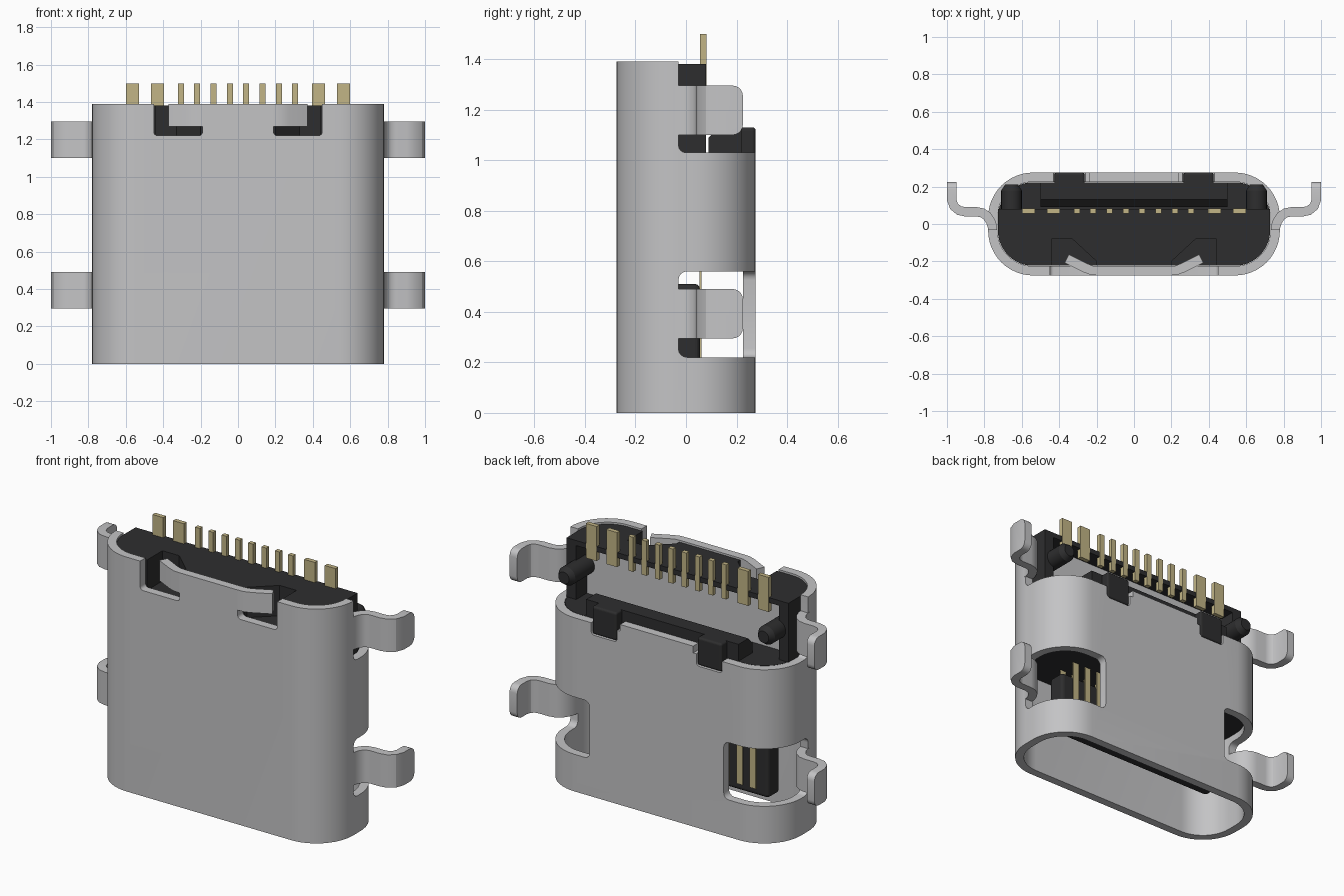
import bpy, bmesh, math
from mathutils import Vector

cube = bpy.data.objects.get("Cube")
if cube:
    bpy.data.objects.remove(cube, do_unlink=True)


def material(name, rgb, metallic=0.0):
    m = bpy.data.materials.new(name)
    m.use_nodes = True
    m.diffuse_color = (*rgb, 1)
    m.node_tree.nodes["Principled BSDF"].inputs["Base Color"].default_value = (*rgb, 1)
    return m


STEEL = material("steel_grey", (0.55, 0.55, 0.56))
PLASTIC = material("black_plastic", (0.027, 0.027, 0.028))
GOLD = material("contact_gold", (0.54, 0.46, 0.24))


def finish(name, bm, mat):
    bmesh.ops.recalc_face_normals(bm, faces=bm.faces[:])
    me = bpy.data.meshes.new(name)
    bm.to_mesh(me)
    bm.free()
    ob = bpy.data.objects.new(name, me)
    bpy.context.collection.objects.link(ob)
    if mat:
        me.materials.append(mat)
    return ob


def prism_bm(pts, z0, z1):
    """Extrude a plan outline between two heights."""
    bm = bmesh.new()
    f = bm.faces.new([bm.verts.new((x, y, z0)) for x, y in pts])
    ext = bmesh.ops.extrude_face_region(bm, geom=[f])
    for v in ext["geom"]:
        if isinstance(v, bmesh.types.BMVert):
            v.co.z = z1
    return bm


def prism(name, pts, z0, z1, mat):
    return finish(name, prism_bm(pts, z0, z1), mat)


def box(name, x, y, z, mat=None, bevel=0.0):
    """Box from (min, max) ranges, with optional rounded edges."""
    bm = prism_bm([(x[0], y[0]), (x[1], y[0]), (x[1], y[1]), (x[0], y[1])], *z)
    if bevel:
        bmesh.ops.bevel(bm, geom=bm.edges[:], offset=bevel, segments=4,
                        profile=0.5, affect='EDGES')
    return finish(name, bm, mat)


def rounded(hx, hy, r, n=12):
    pts = []
    for i, (sx, sy) in enumerate([(1, 1), (-1, 1), (-1, -1), (1, -1)]):
        for k in range(n + 1):
            a = math.pi / 2 * (i + k / n)
            pts.append((sx * (hx - r) + r * math.cos(a), sy * (hy - r) + r * math.sin(a)))
    return pts


def ribbon(path, t):
    """Outline of a strip of thickness t along a path."""
    left, right = [], []
    for i, p in enumerate(path):
        a, b = Vector(path[max(i - 1, 0)]), Vector(path[min(i + 1, len(path) - 1)])
        d = (b - a).normalized() * t / 2
        left.append((p[0] - d.y, p[1] + d.x))
        right.append((p[0] + d.y, p[1] - d.x))
    return left + right[::-1]


def cut(ob, cutters):
    for c in cutters:
        m = ob.modifiers.new("cut", 'BOOLEAN')
        m.operation, m.solver, m.object = 'DIFFERENCE', 'EXACT', c
        bpy.context.view_layer.objects.active = ob
        bpy.ops.object.modifier_apply(modifier=m.name)
        bpy.data.objects.remove(c, do_unlink=True)


def span(s, a, b):
    """Mirror an x range for side s."""
    return (a, b) if s > 0 else (-b, -a)


smooth = []
SIDES = ((1, "left"), (-1, "right"))

# Outer shell: rounded tube with its openings cut out
shell = prism("shell", rounded(0.78, 0.275, 0.24), 0, 1.39, STEEL)
bore = prism("bore_cutter", rounded(0.73, 0.225, 0.19), -0.2, 1.6, None)
cuts = [bore, box("rear_cutter", (-1.2, 1.2), (-0.03, 0.6), (1.03, 1.8), None, 0.03)]
for s, _ in SIDES:
    cuts.append(box("window_cutter", span(s, 0.44, 1.2), (-0.03, 0.6), (0.22, 0.56), None, 0.034))
    cuts.append(box("flap_cutter", span(s, 0.19, 0.45), (-0.5, -0.1), (1.22, 1.8), None, 0.02))
    cuts.append(box("key_cutter", span(s, 0.26, 0.43), (0.12, 0.6), (0.96, 1.5), None, 0.02))
cut(shell, cuts)
smooth.append(shell)
box("shell_rear_lip", (-0.24, 0.24), (0.225, 0.275), (1.02, 1.07), STEEL)

# Solder legs bent out of the shell sides
LEG = [(0.755, -0.045), (0.757, -0.015), (0.767, 0.015), (0.785, 0.042), (0.81, 0.059),
       (0.84, 0.065), (0.90, 0.065), (0.935, 0.072), (0.962, 0.094), (0.975, 0.13), (0.975, 0.225)]
for s, side in SIDES:
    for tag, z0, z1 in (("lower", 0.295, 0.49), ("upper", 1.1, 1.295)):
        bm = prism_bm([(s * x, y) for x, y in ribbon(LEG, 0.05)], z0, z1)
        tips = [e for e in bm.edges if all(v.co.y > 0.2 for v in e.verts)
                and abs(e.verts[0].co.z - e.verts[1].co.z) < 1e-5]
        bmesh.ops.bevel(bm, geom=tips, offset=0.04, segments=5, profile=0.5, affect='EDGES')
        smooth.append(finish(f"{tag}_{side}_leg", bm, STEEL))
    # Spring wing folded in from the front flap
    wing = [(0.185, -0.25), (0.225, -0.248), (0.26, -0.235), (0.36, -0.185)]
    smooth.append(prism(f"{side}_flap_wing", [(s * x, y) for x, y in ribbon(wing, 0.05)],
                        1.27, 1.39, STEEL))

# Plastic body: lower block, front upper block, top cap
inner = rounded(0.728, 0.223, 0.188)
prism("body_block", inner, 0.6, 1.03, PLASTIC)
front = [p for p in inner if p[1] < -0.034]
upper = prism("body_upper", front + [(0.728, -0.03), (-0.728, -0.03)], 1.02, 1.38, PLASTIC)
recess = [(0.44, -0.4), (0.44, -0.08), (0.33, -0.08), (0.2, -0.2), (0.2, -0.4)]
cut(upper, [prism("recess_cutter", [(s * x, y) for x, y in recess], 1.2, 1.6, None)
            for s, _ in SIDES])
box("body_cap", (-0.727, 0.727), (-0.031, 0.08), (1.35, 1.38), PLASTIC)
box("inner_back_plate", (-0.67, 0.67), (-0.029, -0.02), (1.03, 1.35), STEEL)

# Rear ledge with a chamfered inner edge
bm = prism_bm([(-0.5, 0.09), (0.5, 0.09), (0.5, 0.222), (-0.5, 0.222)], 1.02, 1.13)
edge = [e for e in bm.edges if all(v.co.y < 0.1 and v.co.z > 1.1 for v in e.verts)]
bmesh.ops.bevel(bm, geom=edge, offset=0.04, segments=1, affect='EDGES')
finish("rear_ledge", bm, PLASTIC)

for s, side in SIDES:
    box(f"{side}_body_post", span(s, 0.665, 0.728), (-0.031, 0.08), (1.02, 1.38), PLASTIC)
    box(f"{side}_rear_key", span(s, 0.265, 0.425), (0.2, 0.275), (0.965, 1.13), PLASTIC, 0.012)
    # Locating peg with a chamfered tip
    bm = bmesh.new()
    for r1, r2, y0, y1 in ((0.055, 0.055, 0.0, 0.18), (0.055, 0.035, 0.18, 0.21)):
        res = bmesh.ops.create_cone(bm, cap_ends=True, segments=24, radius1=r1, radius2=r2,
                                    depth=y1 - y0)
        for v in res["verts"]:
            x, y, z = v.co
            v.co = (s * 0.655 + x, (y0 + y1) / 2 + z, 1.21 - y)
    smooth.append(finish(f"{side}_locating_peg", bm, PLASTIC))

# Tongue inside the mouth
box("tongue", (-0.58, 0.58), (-0.055, 0.055), (0.17, 0.51), PLASTIC, 0.02)

# Contacts along both tongue faces
PITCH = 0.0873
for i in range(12):
    x = (i - 5.5) * PITCH
    for tag, y0 in (("rear", 0.053), ("front", -0.061)):
        box(f"{tag}_contact_{i + 1}", (x - 0.02, x + 0.02), (y0, y0 + 0.008),
            (0.21, 0.62), GOLD)

# Solder pins at the top
pins = [((k + 0.5) * PITCH, 0.032) for k in range(4)] + [(0.43, 0.07), (0.565, 0.07)]
for s, side in SIDES:
    for i, (x, w) in enumerate(pins):
        box(f"{side}_solder_pin_{i + 1}", (s * x - w / 2, s * x + w / 2), (0.056, 0.082),
            (1.295, 1.5), GOLD)

# Smooth the curved parts, keeping their edges sharp
bpy.ops.object.select_all(action='DESELECT')
for ob in smooth:
    ob.select_set(True)
bpy.context.view_layer.objects.active = shell
bpy.ops.object.shade_smooth_by_angle(angle=math.radians(30))
